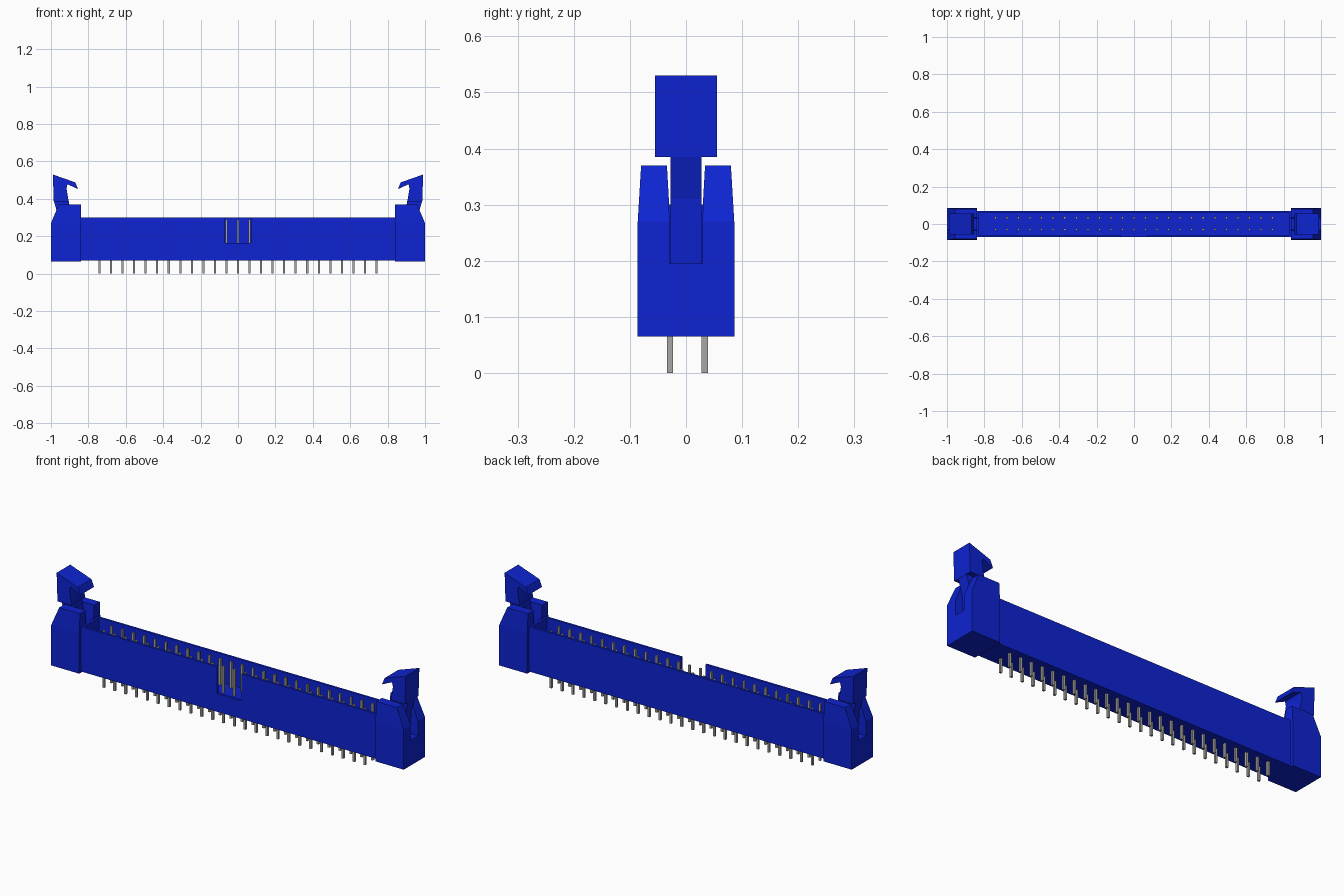
import bpy, bmesh
from mathutils import Vector

cube = bpy.data.objects.get("Cube")
if cube:
    bpy.data.objects.remove(cube, do_unlink=True)


def material(name, rgb, metallic=0.0):
    m = bpy.data.materials.new(name)
    m.use_nodes = True
    m.diffuse_color = (*rgb, 1)
    m.node_tree.nodes["Principled BSDF"].inputs["Base Color"].default_value = (*rgb, 1)
    return m


BLUE = material("blue_plastic", (0.004, 0.017, 0.64))
METAL = material("pin_grey", (0.40, 0.39, 0.37))


def finish(bm, name, mat):
    bmesh.ops.recalc_face_normals(bm, faces=bm.faces)
    mesh = bpy.data.meshes.new(name)
    bm.to_mesh(mesh)
    bm.free()
    mesh.materials.append(mat)
    ob = bpy.data.objects.new(name, mesh)
    bpy.context.collection.objects.link(ob)
    return ob


def add_box(bm, x0, x1, y0, y1, z0, z1):
    vs = bmesh.ops.create_cube(bm, size=1)["verts"]
    for v in vs:
        v.co = ((x0 + x1) / 2 + v.co.x * (x1 - x0),
                (y0 + y1) / 2 + v.co.y * (y1 - y0),
                (z0 + z1) / 2 + v.co.z * (z1 - z0))
    return vs


def box(name, *dims):
    bm = bmesh.new()
    add_box(bm, *dims)
    return finish(bm, name, BLUE)


def extrude(bm, points, offset):
    """Close a planar outline and sweep it by an offset."""
    face = bm.faces.new([bm.verts.new(p) for p in points])
    new = bmesh.ops.extrude_face_region(bm, geom=[face])["geom"]
    # the region extrude drops the first cap when needed, so close it again
    moved = [g for g in new if isinstance(g, bmesh.types.BMVert)]
    bmesh.ops.translate(bm, verts=moved, vec=offset)
    bmesh.ops.holes_fill(bm, edges=[e for e in bm.edges if e.is_boundary])


# Shroud: hollow tray with a key slot in the front wall
FLOOR = 0.155
shroud = box("shroud", -0.845, 0.845, -0.07, 0.07, 0.07, 0.30)
cutters = [box("cavity_cutter", -0.83, 0.83, -0.058, 0.058, FLOOR, 0.40),
           box("key_slot_cutter", -0.069, 0.069, -0.10, -0.04, 0.163, 0.40)]
for c in cutters:
    c.hide_render = True
    mod = shroud.modifiers.new(c.name, 'BOOLEAN')
    mod.operation = 'DIFFERENCE'
    mod.solver = 'EXACT'
    mod.object = c
bpy.context.view_layer.objects.active = shroud
for mod in list(shroud.modifiers):
    bpy.ops.object.modifier_apply(modifier=mod.name)
for c in cutters:
    bpy.data.objects.remove(c, do_unlink=True)

# Two rows of square pins
PITCH = 0.0617
HALF = 0.0055
for row, y in (("front", -0.0285), ("back", 0.0335)):
    bm = bmesh.new()
    for i in range(-12, 13):
        x = i * PITCH
        add_box(bm, x - HALF, x + HALF, y - HALF, y + HALF, 0, 0.29)
    finish(bm, row + "_pin_row", METAL)

# End posts (U-shaped section along x) and latches (side profile along y)
HALF_U = [(0.086, 0.065), (0.086, 0.27), (0.080, 0.37),
          (0.034, 0.37), (0.030, 0.30), (0.029, 0.195)]
U_SECTION = HALF_U + [(-y, z) for y, z in reversed(HALF_U)]
HEAD = [(0.99, 0.53), (0.87, 0.488), (0.855, 0.452), (0.912, 0.478),
        (0.917, 0.455), (0.905, 0.385), (0.985, 0.385)]
STEM = [(0.985, 0.39), (0.905, 0.39), (0.895, 0.33), (0.875, 0.195),
        (0.955, 0.195), (0.962, 0.31)]

for side, s in (("left", 1), ("right", -1)):
    # post, with its outer top edge sliced off at a slant
    bm = bmesh.new()
    extrude(bm, [(s * 0.84, y, z) for y, z in U_SECTION], Vector((s * 0.16, 0, 0)))
    bmesh.ops.bisect_plane(bm, geom=bm.verts[:] + bm.edges[:] + bm.faces[:],
                           plane_co=(s * 1.0, 0, 0.27), plane_no=(s * 0.10, 0, 0.042),
                           clear_outer=True)
    bmesh.ops.holes_fill(bm, edges=[e for e in bm.edges if e.is_boundary])
    finish(bm, side + "_post", BLUE)

    # latch: wide hooked head on a narrow stem
    for part, outline, half in (("head", HEAD, 0.055), ("stem", STEM, 0.028)):
        bm = bmesh.new()
        extrude(bm, [(s * x, -half, z) for x, z in outline], Vector((0, 2 * half, 0)))
        finish(bm, f"{side}_latch_{part}", BLUE)
